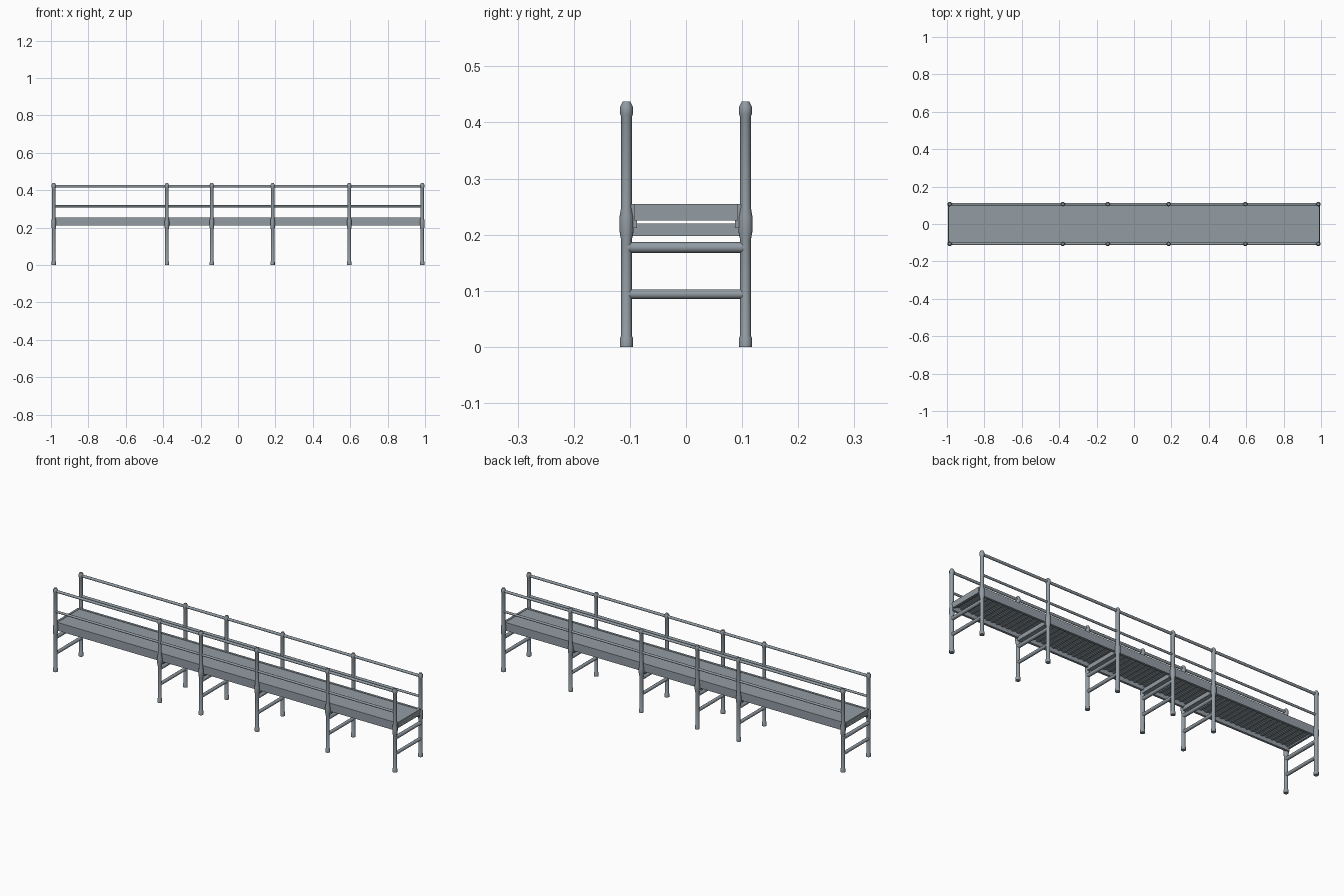
import bpy
import bmesh
from mathutils import Vector

if "Cube" in bpy.data.objects:
    bpy.data.objects.remove(bpy.data.objects["Cube"])

steel = bpy.data.materials.new("blue grey steel")
steel.diffuse_color = (0.29, 0.335, 0.37, 1)
steel.use_nodes = True
steel.node_tree.nodes["Principled BSDF"].inputs["Base Color"].default_value = steel.diffuse_color

POST_X = (-0.985, -0.38, -0.14, 0.185, 0.595, 0.985)
POST_Y = 0.106


def finish(name, bm, smooth=False):
    mesh = bpy.data.meshes.new(name)
    bmesh.ops.recalc_face_normals(bm, faces=bm.faces)
    bm.to_mesh(mesh)
    bm.free()
    mesh.materials.append(steel)
    obj = bpy.data.objects.new(name, mesh)
    bpy.context.collection.objects.link(obj)
    if smooth:
        bpy.ops.object.select_all(action='DESELECT')
        obj.select_set(True)
        bpy.context.view_layer.objects.active = obj
        bpy.ops.object.shade_smooth_by_angle()
    return obj


def tube(name, a, b, r):
    bm = bmesh.new()
    a, b = Vector(a), Vector(b)
    bmesh.ops.create_cone(bm, cap_ends=True, segments=16, radius1=r, radius2=r,
                          depth=(b - a).length)
    turn = Vector((0, 0, 1)).rotation_difference(b - a).to_matrix()
    bmesh.ops.rotate(bm, verts=bm.verts, matrix=turn)
    bmesh.ops.translate(bm, verts=bm.verts, vec=(a + b) / 2)
    return finish(name, bm, True)


def box(name, lo, hi):
    bm = bmesh.new()
    bmesh.ops.create_cube(bm, size=1)
    lo, hi = Vector(lo), Vector(hi)
    for v in bm.verts:
        v.co = Vector((v.co[i] * (hi[i] - lo[i]) + (lo[i] + hi[i]) / 2 for i in range(3)))
    return finish(name, bm)


def post(name, x, y):
    # Lathed post: foot, slim leg, deck coupling, rail post and domed cap
    profile = [(0.0115, 0), (0.0115, 0.016), (0.0095, 0.02), (0.0095, 0.19),
               (0.0125, 0.206), (0.0125, 0.232), (0.0095, 0.25),
               (0.0095, 0.41), (0.0115, 0.415), (0.0115, 0.428), (0.007, 0.437)]
    n = 16
    bm = bmesh.new()
    circles = []
    for r, z in profile:
        c = bmesh.ops.create_circle(bm, segments=n, radius=r)["verts"]
        bmesh.ops.translate(bm, verts=c, vec=(x, y, z))
        circles.append(c)
    for c, d in zip(circles, circles[1:]):
        for i in range(n):
            j = (i + 1) % n
            bm.faces.new((c[i], c[j], d[j], d[i]))
    bm.faces.new(circles[0])
    bm.faces.new(circles[-1])
    finish(name, bm, True)


# Deck plate, with a ribbed underside
box("deck", (-0.99, -0.092, 0.236), (0.99, 0.092, 0.253))
bm = bmesh.new()
for i in range(66):
    c = bmesh.ops.create_cube(bm, size=1)["verts"]
    bmesh.ops.scale(bm, verts=c, vec=(0.012, 0.184, 0.005))
    bmesh.ops.translate(bm, verts=c, vec=(-0.975 + i * 0.03, 0, 0.234))
finish("deck_ribs", bm)

# End plates
for s, side in ((-1, "left"), (1, "right")):
    xs = sorted((s * 0.982, s * 0.993))
    box(side + "_end_plate", (xs[0], -0.092, 0.225), (xs[1], 0.092, 0.255))

# Side beams, handrails and posts
for s, side in ((-1, "front"), (1, "back")):
    ys = sorted((s * 0.087, s * 0.099))
    box(side + "_side_beam", (-0.99, ys[0], 0.212), (0.99, ys[1], 0.255))
    y = s * POST_Y
    tube(side + "_top_rail", (-0.985, y, 0.421), (0.985, y, 0.421), 0.007)
    tube(side + "_middle_rail", (-0.985, y, 0.314), (0.985, y, 0.314), 0.006)
    for x in POST_X:
        post(side + "_post", x, y)

# Cross members of every leg frame
for x in POST_X:
    tube("upper_cross_bar", (x, -POST_Y, 0.177), (x, POST_Y, 0.177), 0.0095)
    tube("lower_cross_bar", (x, -POST_Y, 0.094), (x, POST_Y, 0.094), 0.0085)
    if abs(x) < 0.9:
        box("deck_bearer", (x - 0.012, -0.095, 0.198), (x + 0.012, 0.095, 0.22))
